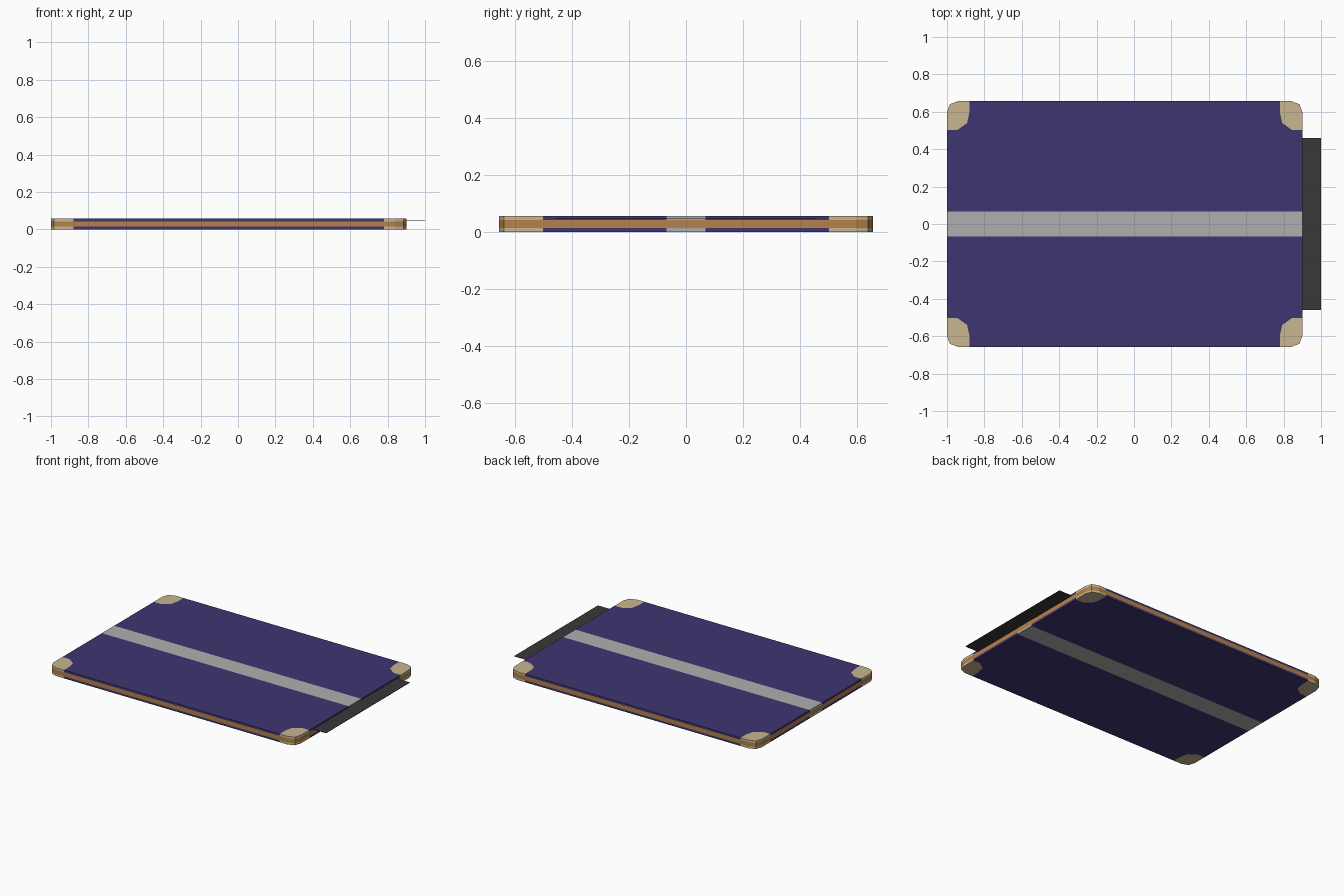
import bpy, bmesh

if "Cube" in bpy.data.objects:
    bpy.data.objects.remove(bpy.data.objects["Cube"])

CX, HX, HY = -0.05, 0.95, 0.657      # board centre and half sizes
Z1, Z2, TOP = 0.014, 0.043, 0.057    # layer heights
STRIP = 0.068                        # half width of the centre stripe


def material(name, rgb):
    m = bpy.data.materials.new(name)
    m.diffuse_color = (*rgb, 1)
    m.use_nodes = True
    m.node_tree.nodes["Principled BSDF"].inputs["Base Color"].default_value = m.diffuse_color
    return m


PURPLE = material("purple", (0.05, 0.036, 0.17))
CREAM = material("cream", (0.58, 0.47, 0.28))
SILVER = material("silver", (0.43, 0.43, 0.43))
ORANGE = material("orange", (0.46, 0.22, 0.07))
DARK = material("dark", (0.04, 0.04, 0.04))

# one corner in the +x +y quadrant: rounded outer edge and rounded inner edge
OUTER = [(HX, HY - 0.06), (HX - 0.015, HY - 0.017), (HX - 0.06, HY)]
INNER = [(HX, HY - 0.155), (HX - 0.055, HY - 0.155), (HX - 0.108, HY - 0.117),
         (HX - 0.12, HY - 0.06), (HX - 0.12, HY)]


def flip(pts, sx, sy):
    return [(x * sx, y * sy) for x, y in pts]


def layer(name, pieces, mats, z0, z1):
    """Flat polygons welded together, then raised into one closed slab."""
    bm = bmesh.new()
    for pts, mi in pieces:
        f = bm.faces.new([bm.verts.new((x + CX, y, z0)) for x, y in pts])
        f.material_index = mi
    bmesh.ops.remove_doubles(bm, verts=bm.verts, dist=1e-5)
    bmesh.ops.recalc_face_normals(bm, faces=bm.faces)
    ext = bmesh.ops.extrude_face_region(bm, geom=bm.faces[:])["geom"]
    bmesh.ops.translate(bm, vec=(0, 0, z1 - z0),
                        verts=[g for g in ext if isinstance(g, bmesh.types.BMVert)])
    bmesh.ops.recalc_face_normals(bm, faces=bm.faces)
    me = bpy.data.meshes.new(name)
    bm.to_mesh(me)
    bm.free()
    for m in mats:
        me.materials.append(m)
    ob = bpy.data.objects.new(name, me)
    bpy.context.collection.objects.link(ob)
    return ob


# cover pattern: centre stripe, two panels, four corner patches
cover = [([(-HX, -STRIP), (HX, -STRIP), (HX, STRIP), (-HX, STRIP)], 2)]
for sy in (1, -1):
    panel = [(-HX, STRIP), (HX, STRIP)] + INNER + flip(INNER, -1, 1)[::-1]
    cover.append((flip(panel, 1, sy), 0))
    for sx in (1, -1):
        cover.append((flip(OUTER + INNER[::-1], sx, sy), 1))

cover_mats = [PURPLE, CREAM, SILVER]
layer("bottom_cover", cover, cover_mats, 0, Z1)
layer("top_cover", cover, cover_mats, Z2, TOP)

# core between the covers
outline = (OUTER + flip(OUTER, -1, 1)[::-1] + flip(OUTER, -1, -1)
           + flip(OUTER, 1, -1)[::-1])
layer("core", [(outline, 0)], [ORANGE], Z1, Z2)

# thin sheet sticking out of the right edge
x0, x1, y = HX - 0.002, HX + 0.1, 0.46
layer("side_sheet", [([(x0, -y), (x1, -y), (x1, y), (x0, y)], 0)], [DARK],
      0.0455, 0.0485)
